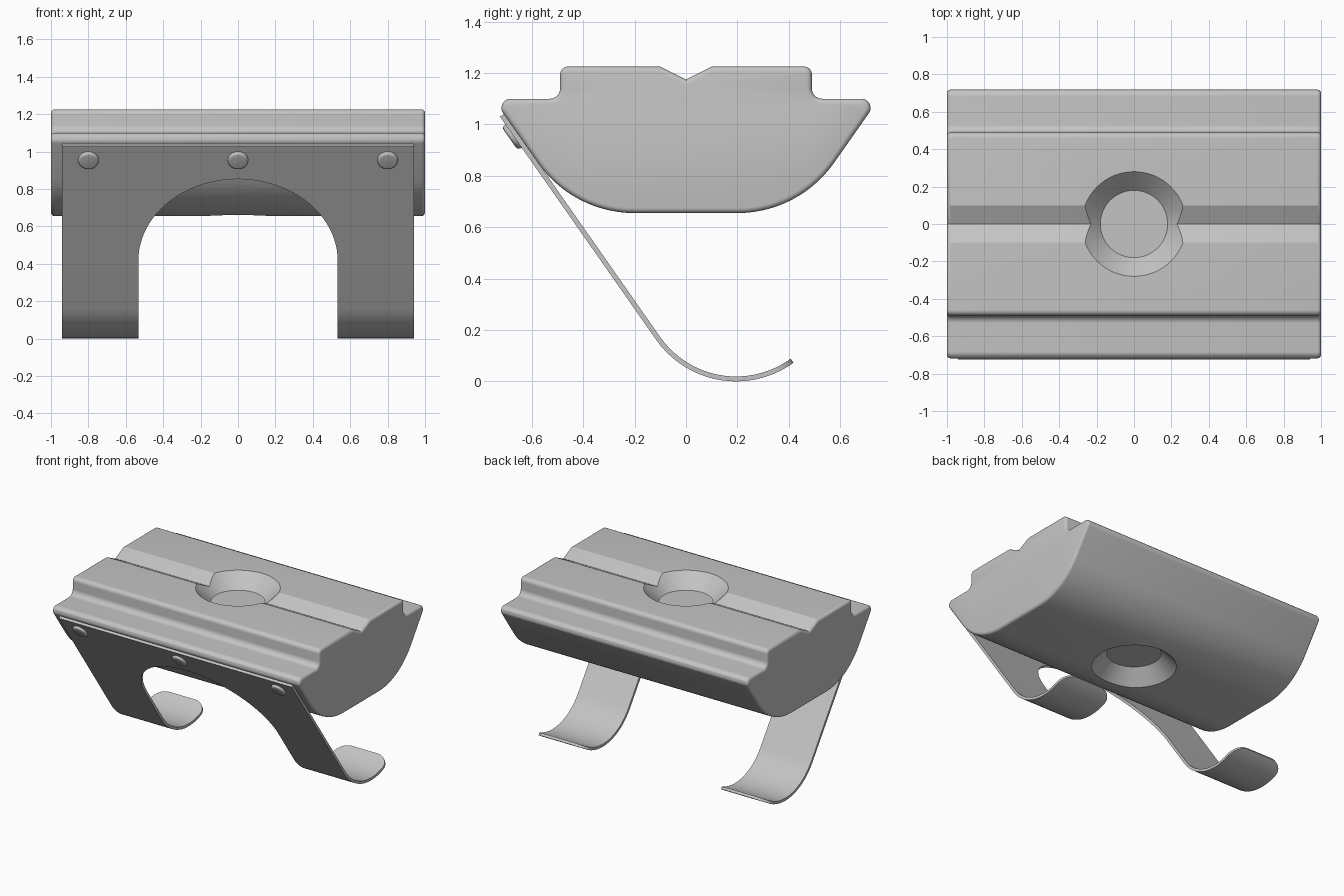
import bpy, bmesh
from math import sin, cos, tan, pi, radians
from mathutils import Vector, Matrix

if "Cube" in bpy.data.objects:
    bpy.data.objects.remove(bpy.data.objects["Cube"], do_unlink=True)

SLOPE = radians(55)

steel = bpy.data.materials.new("steel_grey")
steel.use_nodes = True
steel.diffuse_color = (0.55, 0.55, 0.55, 1)
steel.node_tree.nodes["Principled BSDF"].inputs["Base Color"].default_value = (0.55, 0.55, 0.55, 1)


def make_object(name, bm):
    bmesh.ops.recalc_face_normals(bm, faces=bm.faces)
    mesh = bpy.data.meshes.new(name)
    bm.to_mesh(mesh)
    bm.free()
    obj = bpy.data.objects.new(name, mesh)
    bpy.context.collection.objects.link(obj)
    mesh.materials.append(steel)
    return obj


def apply_and_smooth(obj):
    bpy.ops.object.select_all(action='DESELECT')
    obj.select_set(True)
    bpy.context.view_layer.objects.active = obj
    for name in [m.name for m in obj.modifiers]:
        bpy.ops.object.modifier_apply(modifier=name)
    bpy.ops.object.shade_smooth_by_angle(angle=radians(25))


def rounded(prev, corner, nxt, radius, steps=8):
    """Points of a fillet at a profile corner."""
    p, c, n = Vector(prev), Vector(corner), Vector(nxt)
    a, b = (p - c).normalized(), (n - c).normalized()
    half = a.angle(b) / 2
    centre = c + (a + b).normalized() * (radius / sin(half))
    start = c + a * (radius / tan(half)) - centre
    end = c + b * (radius / tan(half)) - centre
    return [centre + start.lerp(end, i / steps).normalized() * radius for i in range(steps + 1)]


# Nut body: half profile (y, z) from the groove to the flat bottom, then mirrored
R, BOTTOM, TOP, SHELF = 0.46, 0.655, 1.225, 1.1
arc = [(0.2 + R * sin(SLOPE * (1 - i / 14)), BOTTOM + R * (1 - cos(SLOPE * (1 - i / 14))))
       for i in range(15)]
tip_y = arc[0][0] + (SHELF - arc[0][1]) / tan(SLOPE)
corners = [(0.1, TOP), (0.49, TOP), (0.49, SHELF), (tip_y, SHELF), arc[0]]
side = [Vector(corners[0])]
for i, r in ((1, 0.03), (2, 0.04), (3, 0.035)):
    side += rounded(corners[i - 1], corners[i], corners[i + 1], r)
side += [Vector(p) for p in arc]
profile = [Vector((0, 1.175))] + side + [Vector((-p.x, p.y)) for p in reversed(side)]

bm = bmesh.new()
ends = [[bm.verts.new((x, p.x, p.y)) for p in profile] for x in (-1, 1)]
for end in ends:
    bm.faces.new(end)
for i in range(len(profile)):
    bm.faces.new((ends[0][i - 1], ends[0][i], ends[1][i], ends[1][i - 1]))
body = make_object("nut_body", bm)
bevel = body.modifiers.new("end_rounding", 'BEVEL')
bevel.width, bevel.segments = 0.02, 4
bevel.limit_method, bevel.angle_limit = 'ANGLE', radians(60)

# Threaded bore: one helical strip of a thread profile, capped outside the body
N, TURNS, PITCH = 48, 11, 0.075
thread = [(0.0, 0.195), (0.25, 0.195), (0.56, 0.235), (0.69, 0.235)]
bm = bmesh.new()
helix = []
for t in range(N * TURNS + 1):
    a = 2 * pi * t / N
    helix.append([bm.verts.new((r * cos(a), r * sin(a), 0.55 + PITCH * (t / N + f)))
                  for f, r in thread])
for t in range(N * (TURNS - 1)):
    low, high = helix[t] + [helix[t + N][0]], helix[t + 1] + [helix[t + N + 1][0]]
    for m in range(len(thread)):
        bm.faces.new((low[m], high[m], high[m + 1], low[m + 1]))
bmesh.ops.delete(bm, geom=[v for v in bm.verts if not v.link_faces], context='VERTS')
rim = [e for e in bm.edges if e.is_boundary]
caps = [bm.verts.new((0, 0, 0.5)), bm.verts.new((0, 0, 1.5))]
for e in rim:
    bm.faces.new((*e.verts, caps[e.verts[0].co.z > 0.94]))
bmesh.ops.triangulate(bm, faces=bm.faces)
cutters = [make_object("bore_cutter", bm)]

# Countersinks at both mouths of the bore
for z, sign in ((TOP, 1), (BOTTOM, -1)):
    bm = bmesh.new()
    wide, narrow = (0.32, 0.18) if sign < 0 else (0.18, 0.32)
    bmesh.ops.create_cone(bm, cap_ends=True, segments=64, radius1=wide, radius2=narrow, depth=0.14,
                          matrix=Matrix.Translation((0, 0, z - sign * 0.03)))
    cutters.append(make_object("countersink_cutter", bm))

for cutter in cutters:
    cut = body.modifiers.new(cutter.name, 'BOOLEAN')
    cut.operation, cut.solver, cut.object = 'DIFFERENCE', 'EXACT', cutter
apply_and_smooth(body)
for cutter in cutters:
    bpy.data.objects.remove(cutter, do_unlink=True)

# Spring clip: flat strip rows (distance, inner x, outer x) bent along a path
BEND, BEND_Y, TOP_Z, WIDTH, ARCH, ROUND = 0.38, 0.195, 1.03, 0.94, 0.533, 0.1
SHEET = 0.019
knee = Vector((BEND_Y - BEND * sin(SLOPE), BEND * (1 - cos(SLOPE))))
straight = (TOP_Z - knee.y) / sin(SLOPE)
length = straight + BEND * radians(91)


def on_path(s, depth=0):
    """Point (y, z) at distance s down the clip, depth in from its outer face."""
    a = max(s - straight, 0) / BEND - SLOPE
    up = max(straight - s, 0)
    r = BEND - depth
    return Vector((BEND_Y + r * sin(a) - up * cos(SLOPE), BEND - r * cos(a) + up * sin(SLOPE)))


rows = [(0, 0, WIDTH)]
for i in range(25):
    a = pi / 2 * i / 24
    rows.append((0.75 - ARCH * cos(a), ARCH * sin(a), WIDTH))
for i in range(17):
    rows.append((straight + (length - ROUND - straight) * i / 16, ARCH, WIDTH))
for i in range(1, 9):
    a = pi / 2 * i / 8
    inset = ROUND * (1 - cos(a))
    rows.append((length - ROUND + ROUND * sin(a), ARCH + inset, WIDTH - inset))

bm = bmesh.new()
rings = []
for s, inner, outer in rows:
    p, q = on_path(s), on_path(s, SHEET)
    rings.append([bm.verts.new((x, c.x, c.y))
                  for x, c in ((inner, p), (outer, p), (outer, q), (inner, q))])
for k, (a, b) in enumerate(zip(rings, rings[1:])):
    for i in range(4):
        if k > 0 or i > 0:      # the first row stays open on the mirror plane
            bm.faces.new((a[i - 1], a[i], b[i], b[i - 1]))
bm.faces.new(rings[0])
bm.faces.new(rings[-1])
clip = make_object("spring_clip", bm)
clip.modifiers.new("mirror", 'MIRROR')
apply_and_smooth(clip)

# Rivet heads along the top of the clip
outward = Vector((0, -sin(SLOPE), -cos(SLOPE)))
spot = on_path((TOP_Z - 0.955) / sin(SLOPE))
turn = outward.to_track_quat('Z', 'Y').to_matrix().to_4x4()
for name, x in (("right", -0.8), ("middle", 0), ("left", 0.8)):
    bm = bmesh.new()
    bmesh.ops.create_cone(bm, cap_ends=True, segments=32, radius1=0.055, radius2=0.055, depth=0.036)
    top_edges = [e for e in bm.edges if all(v.co.z > 0 for v in e.verts)]
    bmesh.ops.bevel(bm, geom=top_edges, offset=0.015, segments=4, profile=0.5, affect='EDGES')
    bmesh.ops.transform(bm, verts=bm.verts, matrix=Matrix.Translation((x, spot.x, spot.y)) @ turn)
    apply_and_smooth(make_object(name + "_rivet", bm))
